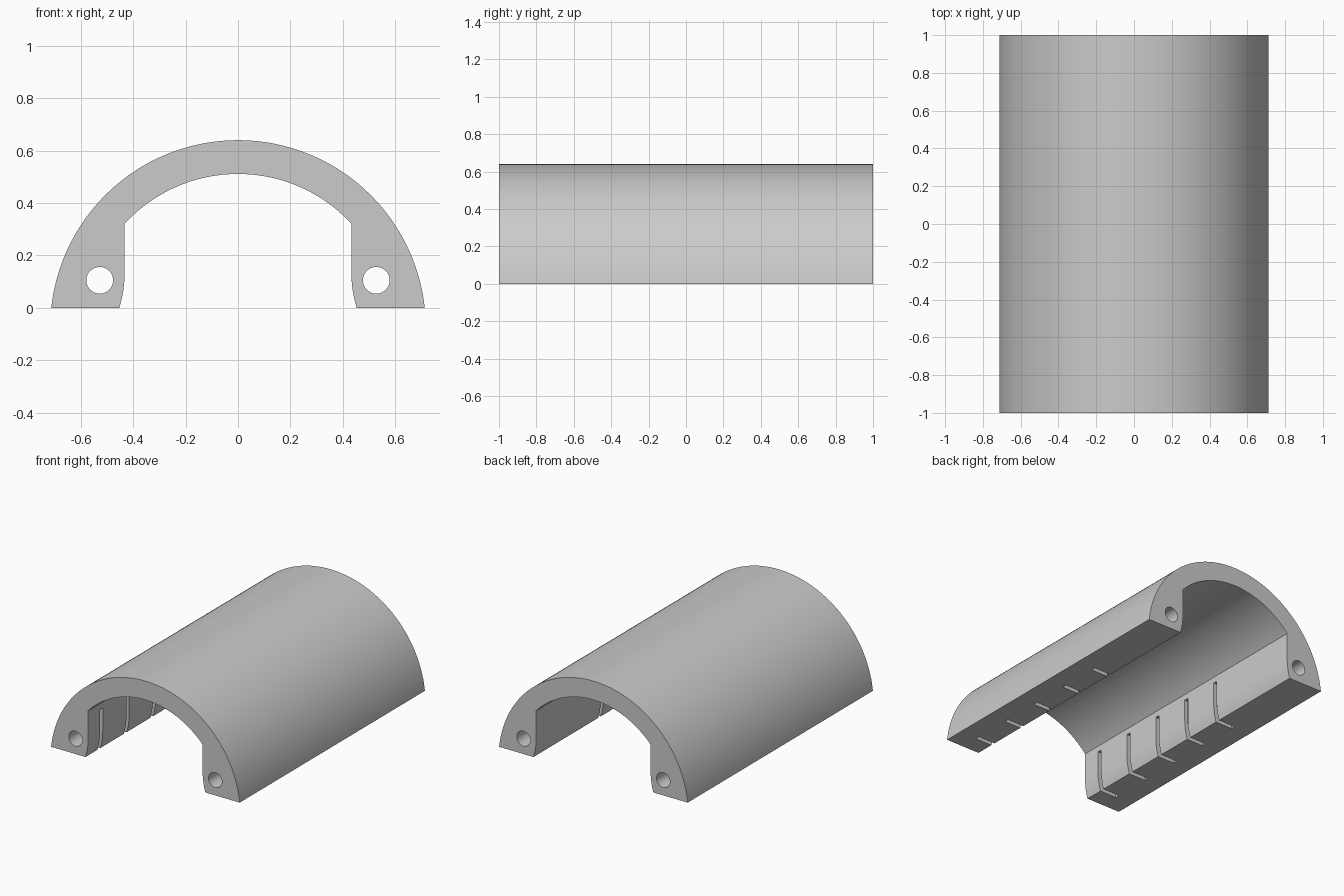
import bpy
import bmesh
from math import asin, sin, cos, pi, sqrt

cube = bpy.data.objects.get("Cube")
if cube:
    bpy.data.objects.remove(cube, do_unlink=True)

# Main dimensions
HALF_LENGTH = 1.0
CENTRE_Z = -0.077
OUTER_R, INNER_R = 0.717, 0.588
FOOT_X, WALL_X, HEEL_X = 0.713, 0.433, 0.453
HOLE_X, HOLE_Z, HOLE_R = 0.528, 0.105, 0.051


def arc(radius, x_end, steps):
    """Arc over the top, from -x_end to +x_end."""
    a = asin(x_end / radius)
    if radius == OUTER_R:
        a = pi / 2 - asin(-CENTRE_Z / radius)
    angles = [-a + 2 * a * i / steps for i in range(steps + 1)]
    return [(radius * sin(t), CENTRE_Z + radius * cos(t)) for t in angles]


def add_prism(bm, points, y0, y1):
    """Extrude a closed XZ outline along Y."""
    face = bm.faces.new([bm.verts.new((x, y0, z)) for x, z in points])
    grown = bmesh.ops.extrude_face_region(bm, geom=[face])["geom"]
    verts = [g for g in grown if isinstance(g, bmesh.types.BMVert)]
    bmesh.ops.translate(bm, verts=verts, vec=(0, y1 - y0, 0))


def make_object(name, bm):
    bmesh.ops.recalc_face_normals(bm, faces=bm.faces)
    mesh = bpy.data.meshes.new(name)
    bm.to_mesh(mesh)
    bm.free()
    obj = bpy.data.objects.new(name, mesh)
    bpy.context.collection.objects.link(obj)
    return obj


# Arched cover: outer arc, curved heels, straight walls, inner arc
heel = [(HEEL_X - 0.02 * (1 - (1 - i / 8) ** 2), 0.13 * i / 8) for i in range(9)]
inner = arc(INNER_R, WALL_X, 48)
outline = arc(OUTER_R, FOOT_X, 80)
outline += heel
outline += inner[::-1]
outline += [(-x, z) for x, z in reversed(heel)]
bm = bmesh.new()
add_prism(bm, outline, -HALF_LENGTH, HALF_LENGTH)
cover = make_object("arched_cover", bm)

# Cutters: a long bore and five L-shaped grooves in each leg
groove = [(0.40, 0.28), (0.458, 0.28), (0.458, 0.12), (0.48, 0.025),
          (0.58, 0.025), (0.58, -0.05), (0.40, -0.05)]
bore = [(HOLE_X + HOLE_R * cos(2 * pi * i / 40), HOLE_Z + HOLE_R * sin(2 * pi * i / 40))
        for i in range(40)]
bm = bmesh.new()
for side in (-1, 1):
    add_prism(bm, [(side * x, z) for x, z in bore], -1.1, 1.1)
    for i in range(5):
        y = -0.857 + 0.286 * i
        add_prism(bm, [(side * x, z) for x, z in groove], y - 0.015, y + 0.015)
cutter = make_object("bore_and_groove_cutter", bm)
cutter.hide_render = True

# Cut the cover and drop the cutter
cut = cover.modifiers.new("cut", "BOOLEAN")
cut.operation = "DIFFERENCE"
cut.solver = "EXACT"
cut.object = cutter
bpy.ops.object.select_all(action="DESELECT")
bpy.context.view_layer.objects.active = cover
cover.select_set(True)
bpy.ops.object.modifier_apply(modifier=cut.name)
bpy.data.objects.remove(cutter, do_unlink=True)

# Plain grey finish
grey = bpy.data.materials.new("plain_grey")
grey.use_nodes = True
colour = (0.6, 0.6, 0.6, 1)
grey.diffuse_color = colour
grey.node_tree.nodes["Principled BSDF"].inputs["Base Color"].default_value = colour
cover.data.materials.clear()
cover.data.materials.append(grey)
bpy.ops.object.shade_smooth_by_angle(angle=pi / 6)
